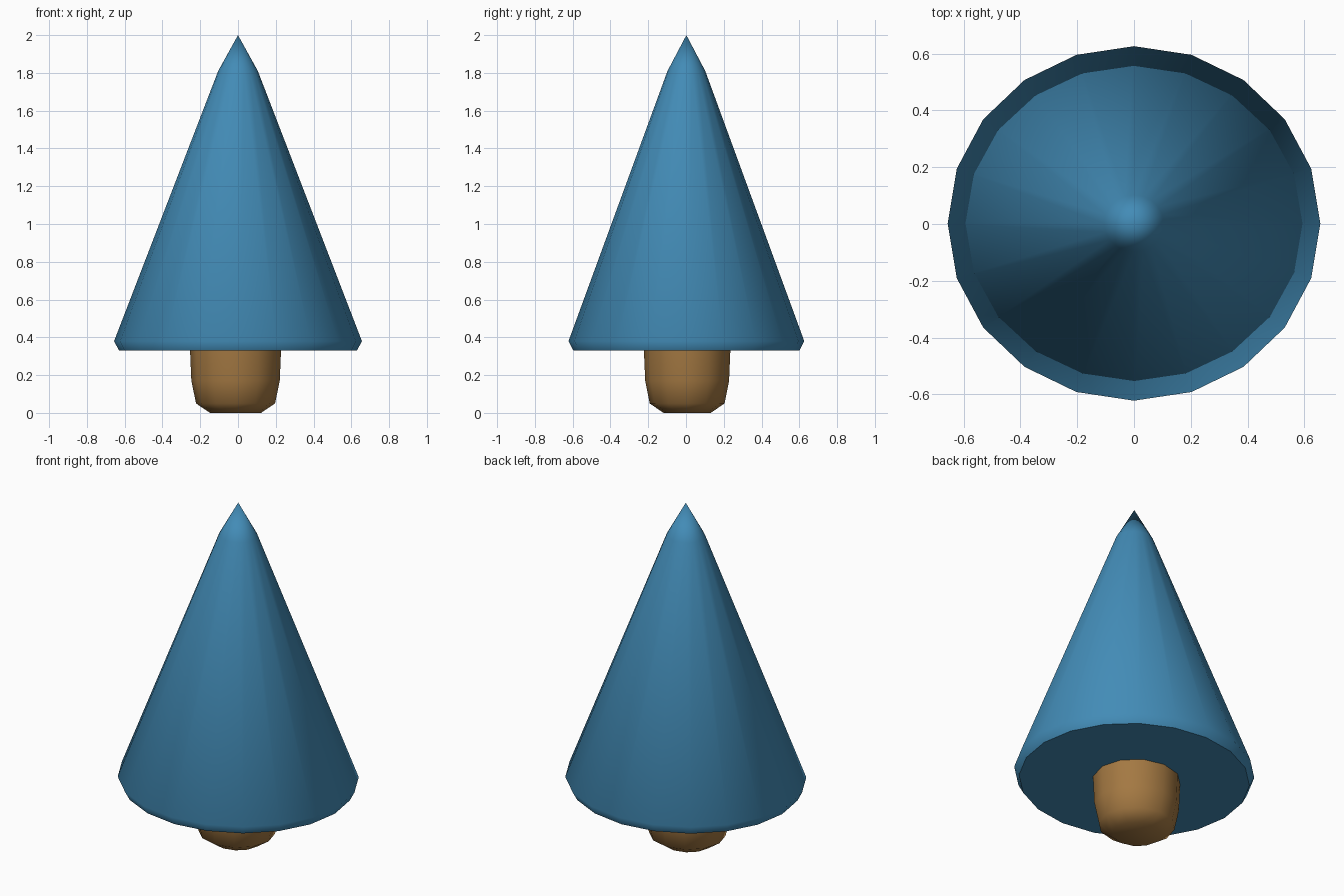
import bpy, bmesh, math

if "Cube" in bpy.data.objects:
    bpy.data.objects.remove(bpy.data.objects["Cube"])


def lathe(name, center, sides, profile, color, angle, cap_top=False):
    """Stack of elliptical rings (rx, ry, z), bottom to top; zero radius makes a tip."""
    bm = bmesh.new()
    cx, cy = center
    rings = []
    for rx, ry, z in profile:
        if rx == 0:
            rings.append([bm.verts.new((cx, cy, z))])
        else:
            rings.append([bm.verts.new((cx + rx * math.cos(2 * math.pi * i / sides),
                                        cy + ry * math.sin(2 * math.pi * i / sides), z))
                          for i in range(sides)])
    for a, b in zip(rings, rings[1:]):
        for i in range(sides):
            j = (i + 1) % sides
            if len(b) == 1:
                bm.faces.new((a[i], a[j], b[0]))
            else:
                bm.faces.new((a[i], a[j], b[j], b[i]))
    bm.faces.new(rings[0][::-1])
    if cap_top:
        bm.faces.new(rings[-1])
    mesh = bpy.data.meshes.new(name)
    bm.to_mesh(mesh)
    bm.free()
    obj = bpy.data.objects.new(name, mesh)
    bpy.context.collection.objects.link(obj)
    mat = bpy.data.materials.new(name + "_material")
    mat.diffuse_color = color
    mat.use_nodes = True
    mat.node_tree.nodes["Principled BSDF"].inputs["Base Color"].default_value = mat.diffuse_color
    mesh.materials.append(mat)
    bpy.ops.object.select_all(action='DESELECT')
    obj.select_set(True)
    bpy.context.view_layer.objects.active = obj
    bpy.ops.object.shade_smooth_by_angle(angle=math.radians(angle))
    return obj


# Cone of foliage: flat underside, bevelled rim, blunter tip
lathe("foliage", (0, 0.002), 20,
      [(0.63, 0.598, 0.33), (0.656, 0.624, 0.38), (0.105, 0.10, 1.81), (0, 0, 2.0)],
      (0.055, 0.26, 0.47, 1), 60)

# Stubby trunk, rounded in at the foot
lathe("trunk", (-0.013, 0.006), 12,
      [(0.135, 0.125, 0.0), (0.209, 0.198, 0.05), (0.234, 0.222, 0.17), (0.241, 0.229, 0.335)],
      (0.37, 0.19, 0.055, 1), 60, cap_top=True)
